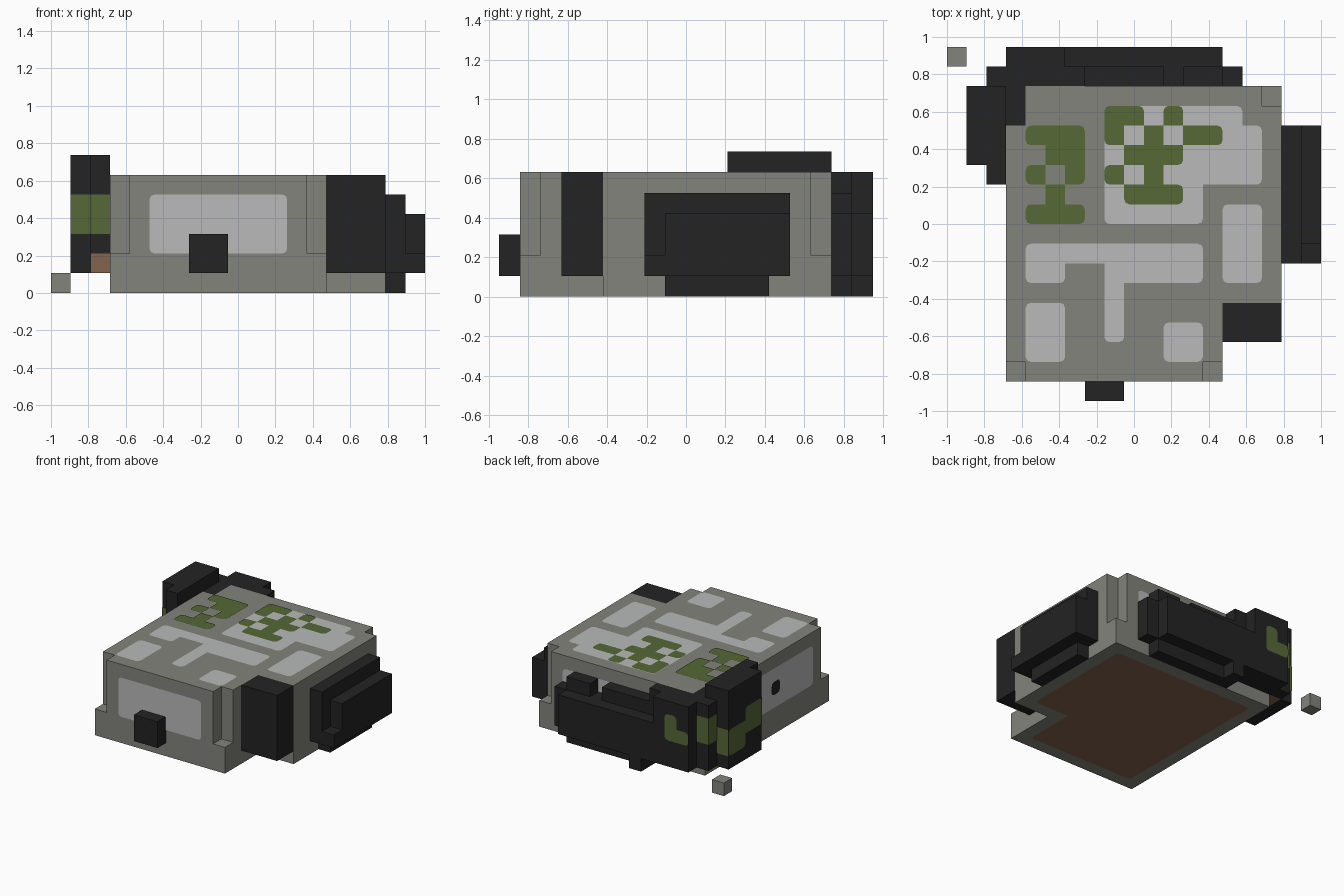
import bpy, bmesh
from mathutils import Vector

U = 2 / 19  # one block
cube = bpy.data.objects.get("Cube")
if cube:
    bpy.data.objects.remove(cube)


def material(name, rgb):
    lin = [((c / 255 + 0.055) / 1.055) ** 2.4 for c in rgb]
    m = bpy.data.materials.new(name)
    m.use_nodes = True
    m.diffuse_color = (*lin, 1)
    bsdf = m.node_tree.nodes["Principled BSDF"]
    bsdf.inputs["Base Color"].default_value = (*lin, 1)
    bsdf.inputs["Roughness"].default_value = 0.9
    return m


STONE = material("stone grey", (131, 131, 124))
LIGHT = material("light grey", (184, 186, 185))
BLACK = material("charcoal", (35, 35, 35))
GREEN = material("moss green", (86, 104, 54))
BROWN = material("earth brown", (131, 99, 78))


def grid(i, j, k):
    """Block coordinates to model space."""
    return Vector((i * U - 1, (j - 9) * U, k * U))


def finish(name, bm, mat):
    me = bpy.data.meshes.new(name)
    bm.to_mesh(me)
    bm.free()
    me.materials.append(mat)
    ob = bpy.data.objects.new(name, me)
    bpy.context.collection.objects.link(ob)
    return ob


def prism(name, outline, k0, k1, mat):
    bm = bmesh.new()
    base = bm.faces.new([bm.verts.new(grid(i, j, k0)) for i, j in outline])
    top = bmesh.ops.extrude_face_region(bm, geom=[base])["geom"]
    verts = [v for v in top if isinstance(v, bmesh.types.BMVert)]
    bmesh.ops.translate(bm, verts=verts, vec=(0, 0, (k1 - k0) * U))
    if not any(f.normal.z < 0 and f.calc_center_median().z < k0 * U + 1e-4 for f in bm.faces):
        f = [v.co.copy() for v in base.verts]
        if base.is_valid and len([x for x in bm.faces if x.calc_center_median().z < k0 * U + 1e-4]) == 0:
            bm.faces.new([bm.verts.new(c) for c in f])
    bmesh.ops.remove_doubles(bm, verts=bm.verts[:], dist=1e-5)
    bmesh.ops.recalc_face_normals(bm, faces=bm.faces[:])
    return finish(name, bm, mat)


def box(name, i, j, k, mat):
    return prism(name, [(i[0], j[0]), (i[1], j[0]), (i[1], j[1]), (i[0], j[1])], *k, mat)


def plate(name, axis, level, side, a0, top, rows, mat, lift=0.002, soft=True):
    """Thin painted patch from rows of cells, upper row first; X marks a cell."""
    place = {"x": lambda a, b: grid(level, a, b),
             "y": lambda a, b: grid(a, level, b),
             "z": lambda a, b: grid(a, b, level)}[axis]
    out = Vector([float(axis == c) for c in "xyz"]) * side
    bm = bmesh.new()
    for r, row in enumerate(rows):
        for c, ch in enumerate(row):
            if ch == "X":
                a, b = a0 + c, top - r
                bm.faces.new([bm.verts.new(place(*p) + out * lift) for p in
                              ((a, b), (a, b - 1), (a + 1, b - 1), (a + 1, b))])
    bmesh.ops.remove_doubles(bm, verts=bm.verts[:], dist=1e-5)
    # round the outer corners
    corners = [v for v in bm.verts if len(v.link_faces) == 1]
    if soft and corners:
        bmesh.ops.bevel(bm, geom=corners, offset=0.027, segments=2,
                        profile=0.5, affect="VERTICES")
    bm.normal_update()
    flip = [f for f in bm.faces if f.normal.dot(out) < 0]
    bmesh.ops.reverse_faces(bm, faces=flip)
    return finish(name, bm, mat)


# Stone body: wide foot, then upper part with notched corners
prism("body_foot", [(3, 1), (14, 1), (14, 5), (17, 5), (17, 16), (3, 16)], 0, 2, STONE)
prism("body_upper", [(4, 1), (13, 1), (13, 2), (14, 2), (14, 5), (17, 5), (17, 15),
                     (16, 15), (16, 16), (4, 16), (4, 14), (3, 14), (3, 2), (4, 2)], 2, 6, STONE)
box("loose_pebble", (0, 1), (17, 18), (0, 1), STONE)

# Charcoal blocks on the front and the left side
box("front_knob", (7, 9), (0, 1), (1, 3), BLACK)
box("corner_block", (14, 17), (3, 5), (1, 6), BLACK)
box("left_side_slab", (17, 18), (7, 14), (1, 5), BLACK)
box("left_side_outer", (18, 19), (8, 14), (1, 4), BLACK)
box("left_side_step", (18, 19), (7, 8), (1, 2), BLACK)
box("left_side_foot", (17, 18), (8, 13), (0, 1), BLACK)

# Charcoal layers across the back
box("back_outer_low", (6, 14), (17, 18), (1, 4), BLACK)
box("back_outer_tall", (3, 6), (17, 18), (1, 6), BLACK)
box("back_inner_tall", (2, 7), (16, 17), (1, 6), BLACK)
box("back_inner_middle", (7, 11), (16, 17), (1, 5), BLACK)
box("back_inner_gap", (11, 12), (16, 17), (1, 4), BLACK)
box("back_inner_bump", (12, 14), (16, 17), (1, 5), BLACK)
box("back_inner_end", (14, 15), (16, 17), (1, 4), BLACK)
box("back_foot", (7, 14), (16, 17), (0, 1), BLACK)
box("back_peg", (7, 8), (17, 18), (0, 1), BLACK)

# Raised charcoal corner on the right side
box("right_outer", (1, 2), (12, 16), (1, 7), BLACK)
box("right_inner", (2, 3), (11, 16), (2, 7), BLACK)
box("right_corner_fill", (3, 4), (14, 16), (2, 6), BLACK)
box("right_earth", (2, 3), (11, 16), (1, 2), BROWN)

# Light paint on the top
plate("top_bar", "z", 6, 1, 4, 8, ["XXXXXXXXX", "XX  XXXXX", "    X", "    X", "    X"], LIGHT)
plate("top_front_patch", "z", 6, 1, 4, 5, ["XX"] * 3, LIGHT)
plate("top_small_patch", "z", 6, 1, 11, 4, ["XX"] * 2, LIGHT)
plate("top_left_patch", "z", 6, 1, 14, 10, ["XX"] * 4, LIGHT)
plate("top_large_patch", "z", 6, 1, 8, 15,
      ["XXXXXXX"] + ["XXXXXXXX"] * 3 + ["XXXXX"] * 2, LIGHT)

# Moss on the top
plate("top_moss_large", "z", 6, 1, 8, 15,
      ["XX X", "X X XX", " XXX", "X X", " XXX"], GREEN, 0.005)
plate("top_moss_small", "z", 6, 1, 4, 14,
      ["XXX", " XX", "X X", " X ", "XXX"], GREEN, 0.005)

# Light panels on the walls and earth underneath
plate("front_panel", "y", 1, -1, 5, 5, ["XXXXXXX"] * 3, LIGHT)
plate("back_panel", "y", 16, 1, 5, 5, ["XXXXXXXXXX"] * 3, LIGHT)
plate("right_panel", "x", 3, -1, 3, 5, ["XXXXXXXXXXX"] * 3, LIGHT)
plate("right_spot", "x", 3, -1, 7, 4, ["X"], BLACK, 0.004)
plate("under_earth", "z", 0, -1, 4, 15,
      ["XXXXXXXXXXXX"] * 9 + ["XXXXXXXXX"] * 4, BROWN)

# Moss on the charcoal corner
plate("moss_back", "y", 18, 1, 3, 5, [" X", "XX"], GREEN)
plate("moss_back_inner", "y", 17, 1, 2, 5, ["X", "X"], GREEN, soft=False)
plate("moss_inner_side", "x", 2, -1, 16, 5, ["X", "X"], GREEN, soft=False)
plate("moss_outer_back", "y", 16, 1, 1, 4, ["X", "X"], GREEN, soft=False)
plate("moss_outer_side", "x", 1, -1, 12, 5, ["XX  ", "XXXX", "  XX"], GREEN)
plate("moss_outer_front", "y", 12, -1, 1, 5, ["X", "X"], GREEN, soft=False)
plate("moss_inner_front", "y", 11, -1, 2, 5, ["X", "X"], GREEN, soft=False)
plate("moss_inner_end", "x", 2, -1, 11, 5, ["X", "X"], GREEN, soft=False)
